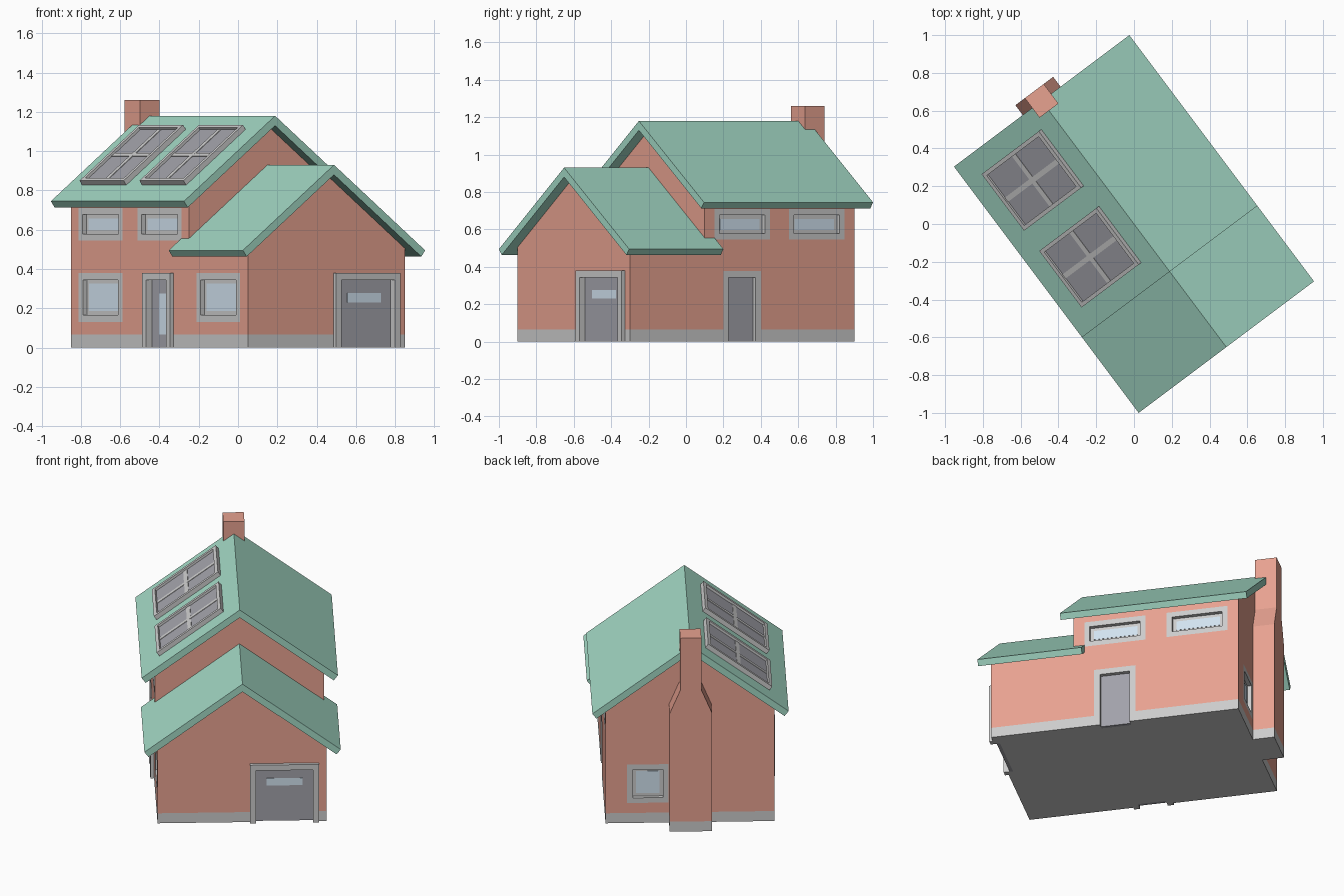
import bpy, bmesh
from mathutils import Matrix, Vector

if "Cube" in bpy.data.objects:
    bpy.data.objects.remove(bpy.data.objects["Cube"])

# House axes: a runs along the ridge, b across it; 3-4-5 rotation in plan
PLAN = Matrix(((0.6, 0.8, 0, 0), (-0.8, 0.6, 0, 0), (0, 0, 1, 0), (0, 0, 0, 1)))
# Solar slope axes: along ridge, down slope, outward normal
SLOPE = Matrix(((1, 0, 0, 0), (0, -0.8, -0.6, 0), (0, -0.6, 0.8, 1.18), (0, 0, 0, 1)))


def material(name, rgb):
    m = bpy.data.materials.new(name)
    m.diffuse_color = (*rgb, 1)
    m.use_nodes = True
    m.node_tree.nodes["Principled BSDF"].inputs["Base Color"].default_value = m.diffuse_color
    return m


BRICK = material("brick", (0.80, 0.36, 0.28))
GREEN = material("roof_green", (0.36, 0.68, 0.55))
GLASS = material("pale_glass", (0.64, 0.76, 0.87))
GREY = material("mid_grey", (0.53, 0.53, 0.55))
DARK = material("dark_grey", (0.36, 0.36, 0.40))


def finish(name, bm, mat, local=Matrix()):
    bmesh.ops.recalc_face_normals(bm, faces=bm.faces[:])
    bm.transform(PLAN @ local)
    me = bpy.data.meshes.new(name)
    bm.to_mesh(me)
    bm.free()
    ob = bpy.data.objects.new(name, me)
    bpy.context.collection.objects.link(ob)
    me.materials.append(mat)
    return ob


def extrude(name, profile, a0, a1, mat):
    bm = bmesh.new()
    f = bm.faces.new([bm.verts.new((a0, b, z)) for b, z in profile])
    r = bmesh.ops.extrude_face_region(bm, geom=[f])
    vs = [v for v in r["geom"] if isinstance(v, bmesh.types.BMVert)]
    bmesh.ops.translate(bm, verts=vs, vec=(a1 - a0, 0, 0))
    return finish(name, bm, mat)


def boxes(name, spans, mat, local=Matrix()):
    bm = bmesh.new()
    for x0, x1, y0, y1, z0, z1 in spans:
        m = Matrix.Translation(((x0 + x1) / 2, (y0 + y1) / 2, (z0 + z1) / 2))
        s = Matrix.Diagonal((abs(x1 - x0), abs(y1 - y0), abs(z1 - z0), 1))
        bmesh.ops.create_cube(bm, size=1, matrix=m @ s)
    return finish(name, bm, mat, local)


def on_wall(side, s0, s1, z0, z1, d0, d1):
    """Box on a wall: s along it, d outward from its surface."""
    if side in "LR":
        k = 1 if side == "R" else -1
        return (s0, s1, k * (0.5 + d0), k * (0.5 + d1), z0, z1)
    k = 1 if side == "F" else -1
    return (k * (0.75 + d0), k * (0.75 + d1), s0, s1, z0, z1)


# Walls and plinth
def gable(apex):
    return [(-0.5, 0.065), (0.5, 0.065), (0.5, apex - 0.375), (0, apex), (-0.5, apex - 0.375)]


walls = [extrude("main_walls", gable(1.135), -0.75, 0.25, BRICK),
         extrude("garage_walls", gable(0.885), 0.25, 0.75, BRICK),
         boxes("plinth", [(-0.75, 0.75, -0.5, 0.5, 0, 0.065)], GREY)]


# Roofs: folded slabs
def roof(name, ridge, a0, a1):
    half = [(0.58, ridge - 0.435), (0.556, ridge - 0.467)]
    prof = [(0, ridge), *half, (0, ridge - 0.05)]
    prof += [(-b, z) for b, z in reversed(half)]
    extrude(name, prof, a0, a1, GREEN)


roof("main_roof", 1.18, -0.815, 0.315)
roof("garage_roof", 0.93, 0.185, 0.815)

# Chimney with sloped shoulders
half = [(0.125, 0.065), (0.125, 0.77), (0.0625, 0.92), (0.0625, 1.26)]
extrude("chimney", half + [(-b, z) for b, z in reversed(half)], -0.88, -0.75, BRICK)
boxes("chimney_plinth", [(-0.88, -0.75, -0.125, 0.125, 0, 0.065)], GREY)

# Windows and doors: recess, frame, panel, glass
cuts = []


def opening(name, side, c, hw, z0, z1, rim, proud=0.0, depth=0.025, door=False, glass=None):
    def w(s0, s1, za, zb, d0, d1):
        return on_wall(side, c + s0, c + s1, za, zb, d0, d1)
    back = -depth - 0.02
    cuts.append(w(-hw, hw, -0.1 if door else z0, z1, back, 0.1))
    iz = z0 if door else z0 + rim
    frame = [w(-hw, -hw + rim, z0, z1, back, proud), w(hw - rim, hw, z0, z1, back, proud),
             w(-hw + rim, hw - rim, z1 - rim, z1, back, proud)]
    if not door:
        frame.append(w(-hw + rim, hw - rim, z0, iz, back, proud))
    boxes(name + "_frame", frame, GREY)
    boxes(name + ("_leaf" if door else "_sash"),
          [w(-hw + rim, hw - rim, iz, z1 - rim, back, -depth)], DARK if door else GREY)
    if not door:
        i = rim + 0.02
        glass = (-hw + i, hw - i, z0 + i, z1 - i)
    if glass:
        boxes(name + "_glass", [w(*glass, -depth, -depth + 0.002)], GLASS)


for side, label in (("L", "left"), ("R", "right")):
    for i, a in enumerate((-0.5, 0)):
        opening(f"{label}_upper_window_{i + 1}", side, a, 0.185, 0.545, 0.71, 0.033)
for i, a in enumerate((-0.5, 0.5)):
    opening(f"left_lower_window_{i + 1}", "L", a, 0.185, 0.13, 0.38, 0.035)
opening("back_window", "K", 0.25, 0.122, 0.13, 0.38, 0.033)
opening("front_door", "L", 0, 0.12, 0, 0.38, 0.036, proud=0.022, depth=0.015, door=True,
        glass=(-0.02, 0.04, 0.065, 0.275))
opening("garage_door", "F", 0.25, 0.205, 0, 0.38, 0.036, proud=0.022, depth=0.015, door=True,
        glass=(-0.107, 0.107, 0.23, 0.277))
opening("side_door", "R", 0, 0.125, 0, 0.378, 0.035, door=True)

# Cut the recesses into walls and plinth
cutter = boxes("recess_cutter", cuts, GREY)
cutter.hide_render = True
for ob in walls:
    mod = ob.modifiers.new("recesses", "BOOLEAN")
    mod.object = cutter
    mod.solver = "EXACT"
    bpy.context.view_layer.objects.active = ob
    bpy.ops.object.modifier_apply(modifier=mod.name)
bpy.data.objects.remove(cutter)

# Solar panels lying on the left slope
for i, c in enumerate((-0.508, 0)):
    x0, x1, t0, t1, r = c - 0.187, c + 0.187, 0.115, 0.588, 0.022
    tm = (t0 + t1) / 2
    boxes(f"solar_panel_{i + 1}_frame",
          [(x0, x0 + r, t0, t1, -0.005, 0.028), (x1 - r, x1, t0, t1, -0.005, 0.028),
           (x0 + r, x1 - r, t0, t0 + r, -0.005, 0.028), (x0 + r, x1 - r, t1 - r, t1, -0.005, 0.028)],
          GREY, SLOPE)
    boxes(f"solar_panel_{i + 1}_cells", [(x0 + r, x1 - r, t0 + r, t1 - r, -0.005, 0.014)], DARK, SLOPE)
    boxes(f"solar_panel_{i + 1}_bars",
          [(c - 0.014, c + 0.014, t0 + r, t1 - r, 0.01, 0.017),
           (x0 + r, x1 - r, tm - 0.014, tm + 0.014, 0.01, 0.0168)], GREY, SLOPE)
